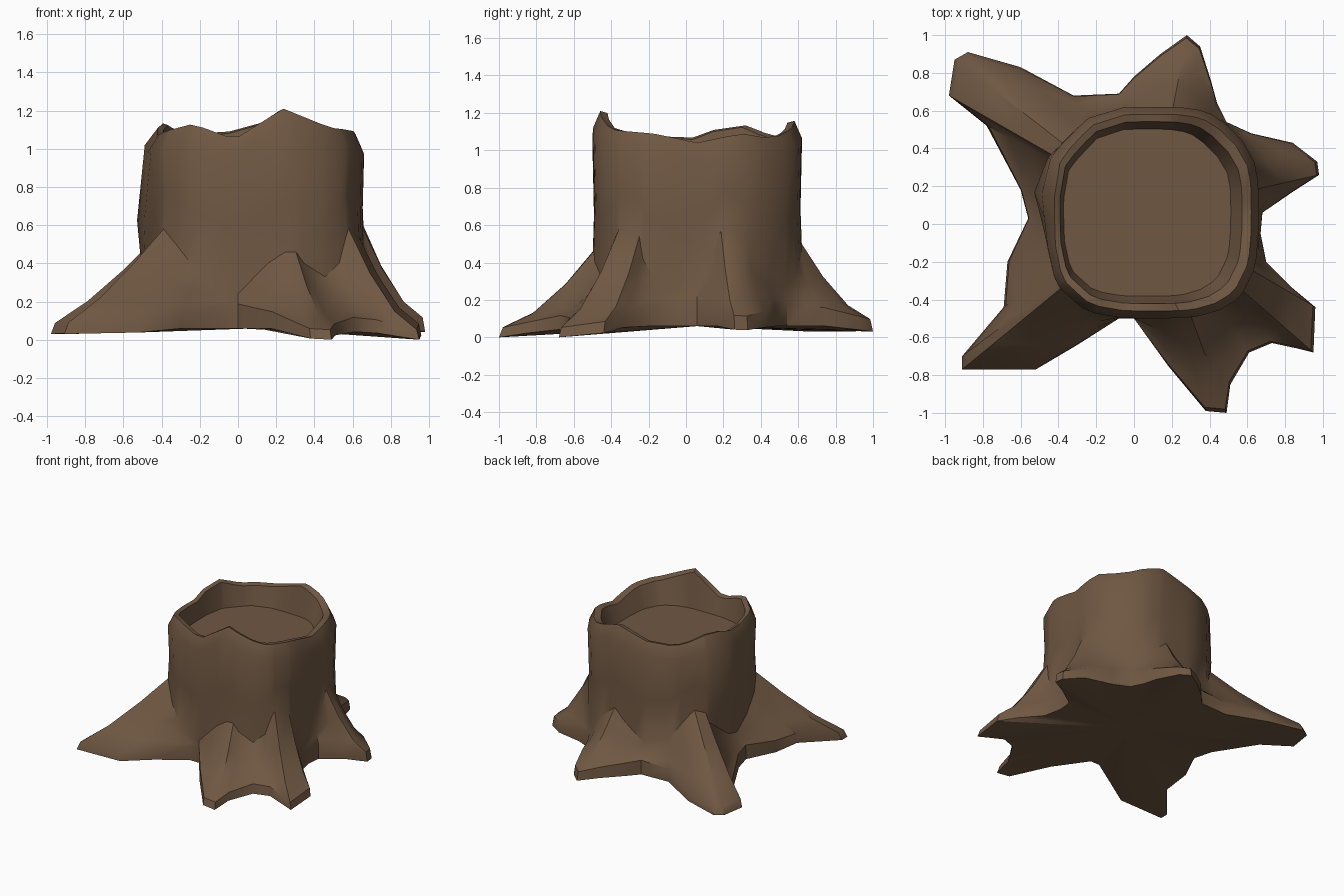
import bpy, math
from mathutils import Vector

if "Cube" in bpy.data.objects:
    bpy.data.objects.remove(bpy.data.objects["Cube"])

CX, CY = 0.1, 0.06            # trunk axis
# Root footprint, counter-clockwise: x, y, height where the root meets the trunk
FOOT = [
    (0.68, 0.06, .32), (0.84, 0.17, .45), (0.98, 0.26, .57), (0.97, 0.33, .60),
    (0.84, 0.43, .50), (0.62, 0.48, .34), (0.49, 0.54, .28), (0.44, 0.64, .32),
    (0.41, 0.75, .38), (0.35, 0.94, .46), (0.28, 1.00, .50), (0.14, 0.90, .42),
    (0.00, 0.78, .34), (-0.08, 0.69, .28), (-0.32, 0.68, .34), (-0.60, 0.83, .45),
    (-0.88, 0.91, .53), (-0.95, 0.87, .56), (-0.98, 0.68, .53), (-0.78, 0.52, .45),
    (-0.60, 0.18, .30), (-0.56, 0.03, .26), (-0.67, -0.20, .34), (-0.69, -0.44, .46),
    (-0.91, -0.70, .56), (-0.91, -0.77, .58), (-0.52, -0.77, .44), (-0.30, -0.64, .34),
    (-0.08, -0.50, .24), (0.00, -0.50, .24), (0.18, -0.75, .40), (0.38, -0.99, .46),
    (0.49, -1.00, .46), (0.51, -0.85, .40), (0.61, -0.68, .33), (0.73, -0.63, .40),
    (0.87, -0.66, .54), (0.95, -0.68, .58), (0.96, -0.44, .54), (0.84, -0.34, .42),
    (0.70, -0.20, .32), (0.67, -0.05, .28)]
# Broken rim: angle in degrees, height
RIM = [(0, 1.05), (25, 1.10), (45, 1.07), (78, 1.17), (110, 1.09), (135, 1.09),
       (158, 1.16), (185, 1.07), (215, 1.10), (235, 1.14), (257, 1.06),
       (285, 1.22), (310, 1.12), (335, 1.10), (360, 1.05)]


def rim_height(deg):
    for (a, h), (b, k) in zip(RIM, RIM[1:]):
        if a <= deg <= b:
            return h + (k - h) * (deg - a) / (b - a)


def bump(ang, centre, width):
    return math.exp(-((math.degrees(ang) - centre) / width) ** 2)


def trunk_point(ang, scale, z, bulge=0.0, shift=0.0):
    """Point on the rounded-square trunk outline, two back corners cut."""
    c, s = math.cos(ang), math.sin(ang)
    r = 0.56 * scale / (abs(c) ** 3.2 + abs(s) ** 3.2) ** (1 / 3.2)
    r += bulge * bump(ang, 168, 18) - 0.04 * bump(ang, 136, 14) - 0.03 * bump(ang, 45, 14)
    return Vector((CX + shift + r * c, CY + r * s, z))


def column(x, y, attach):
    """One vertical strip: root tip, up the root, up the trunk, over the rim."""
    ang = math.atan2(y - CY, x - CX) % (2 * math.pi)
    dist = math.hypot(x - CX, y - CY)
    far = min(max((dist - 0.8) / 0.32, 0), 1)
    near = 1 - min(max((dist - 0.55) / 0.5, 0), 1)
    zb = 0.06 - 0.06 * far + (0.03 * far if x < -0.5 else 0)
    zt = zb + 0.05 + 0.08 * near
    curve = 1.25 if x < -0.2 else 1.6      # right-hand roots sag more
    foot = Vector((x, y, 0))
    join = trunk_point(ang, 1.0, 0, 0.04)
    pts = [Vector((x, y, zb))]
    for t in (0.04, 0.35, 0.7, 1.0):
        p = foot.lerp(join, t)
        p.z = zt + (attach - zt) * t ** curve
        pts.append(p)
    top = rim_height(math.degrees(ang))
    pts.append(trunk_point(ang, 0.985, (attach + 0.95) / 2, 0.08))
    pts.append(trunk_point(ang, 1.0, top - 0.10, 0.03))
    pts.append(trunk_point(ang, 0.93, top - 0.01))
    pts.append(trunk_point(ang, 0.86, top - 0.02, 0, -0.01))
    pts.append(trunk_point(ang, 0.79, 0.92, 0, -0.03))
    return pts


def add_object(name, verts, faces, mat):
    me = bpy.data.meshes.new(name)
    me.from_pydata(verts, [], faces)
    me.materials.append(mat)
    ob = bpy.data.objects.new(name, me)
    bpy.context.collection.objects.link(ob)
    bpy.ops.object.select_all(action='DESELECT')
    ob.select_set(True)
    bpy.context.view_layer.objects.active = ob
    bpy.ops.object.shade_smooth_by_angle(angle=math.radians(36))
    return ob


bark = bpy.data.materials.new("bark")
bark.diffuse_color = (0.16, 0.096, 0.055, 1)
bark.use_nodes = True
bark.node_tree.nodes["Principled BSDF"].inputs["Base Color"].default_value = bark.diffuse_color

# Trunk with roots and hollow wall, closed underneath by a fan
cols = [column(*f) for f in FOOT]
n, m = len(cols), len(cols[0])
verts = [p for c in cols for p in c] + [Vector((CX, CY, 0.06))]
faces = []
for i in range(n):
    j = (i + 1) % n
    for k in range(m - 1):
        faces.append((i * m + k, j * m + k, j * m + k + 1, i * m + k + 1))
    faces.append((j * m, i * m, n * m))
add_object("stump_with_roots", verts, faces, bark)

# Flat wood floor inside the hollow
floor = [c[-1].copy() for c in cols]
add_object("hollow_floor", floor, [tuple(range(n))], bark)
